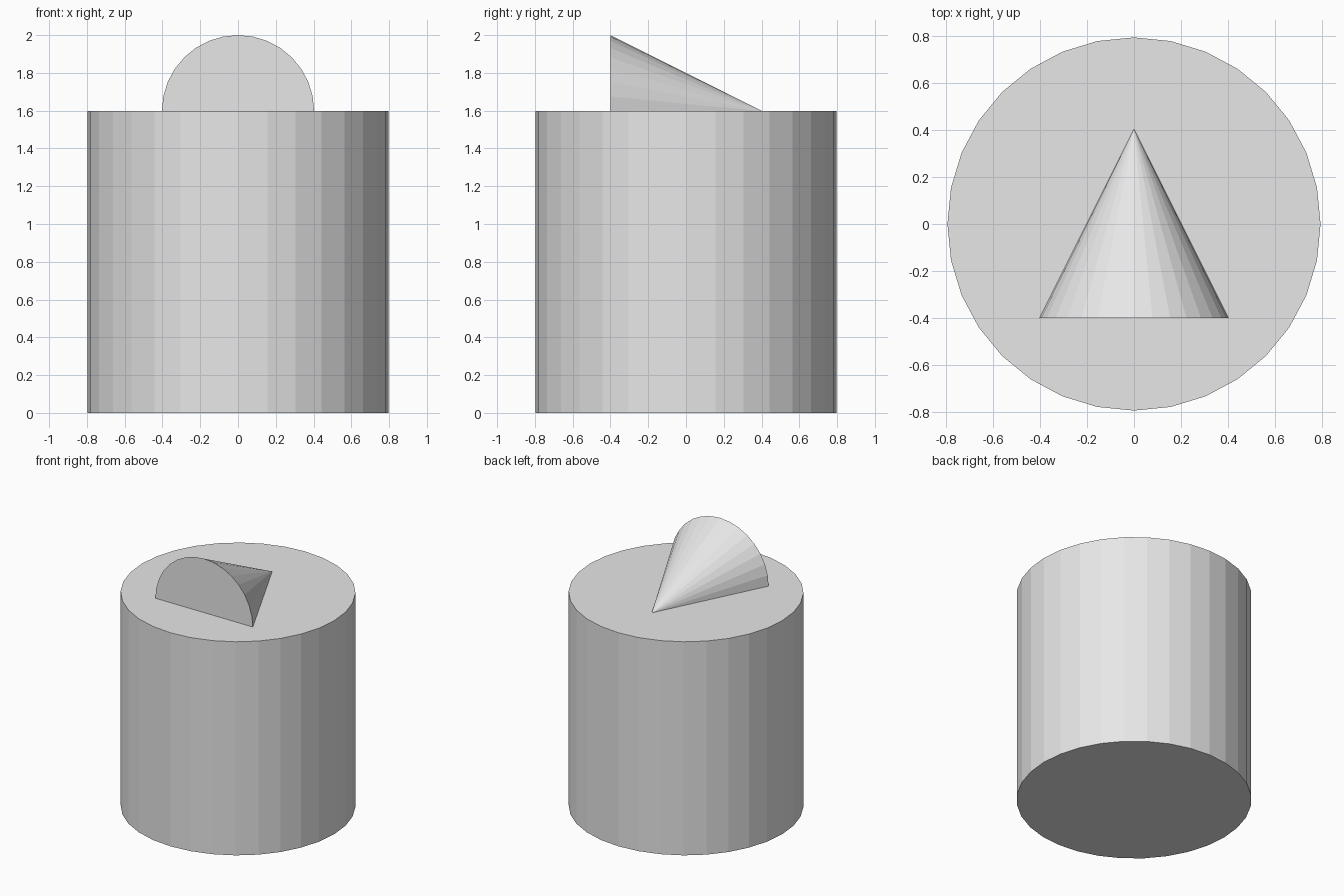
import bpy
import math

default = bpy.data.objects.get("Cube")
if default:
    bpy.data.objects.remove(default, do_unlink=True)

# Single plain grey material
grey = bpy.data.materials.new("plain_grey")
grey.use_nodes = True
COLOUR = (0.8, 0.8, 0.8, 1)
grey.diffuse_color = COLOUR
grey.node_tree.nodes["Principled BSDF"].inputs["Base Color"].default_value = COLOUR

SIDES = 32
BODY_RADIUS = 0.796
BODY_HEIGHT = 1.597
CONE_RADIUS = 0.403
CONE_LENGTH = 0.805


def finish(name):
    obj = bpy.context.object
    obj.name = name
    obj.data.name = name
    obj.data.materials.append(grey)
    return obj


# Upright drum with flat facets
bpy.ops.mesh.primitive_cylinder_add(
    vertices=SIDES, radius=BODY_RADIUS, depth=BODY_HEIGHT,
    location=(0, 0, BODY_HEIGHT / 2))
finish("drum_body")

# Cone lying on its side, half sunk into the drum, tip towards the back
bpy.ops.mesh.primitive_cone_add(
    vertices=SIDES, radius1=CONE_RADIUS, radius2=0, depth=CONE_LENGTH,
    location=(0, 0.002, BODY_HEIGHT), rotation=(-math.pi / 2, 0, 0))
finish("pointer_cone")
